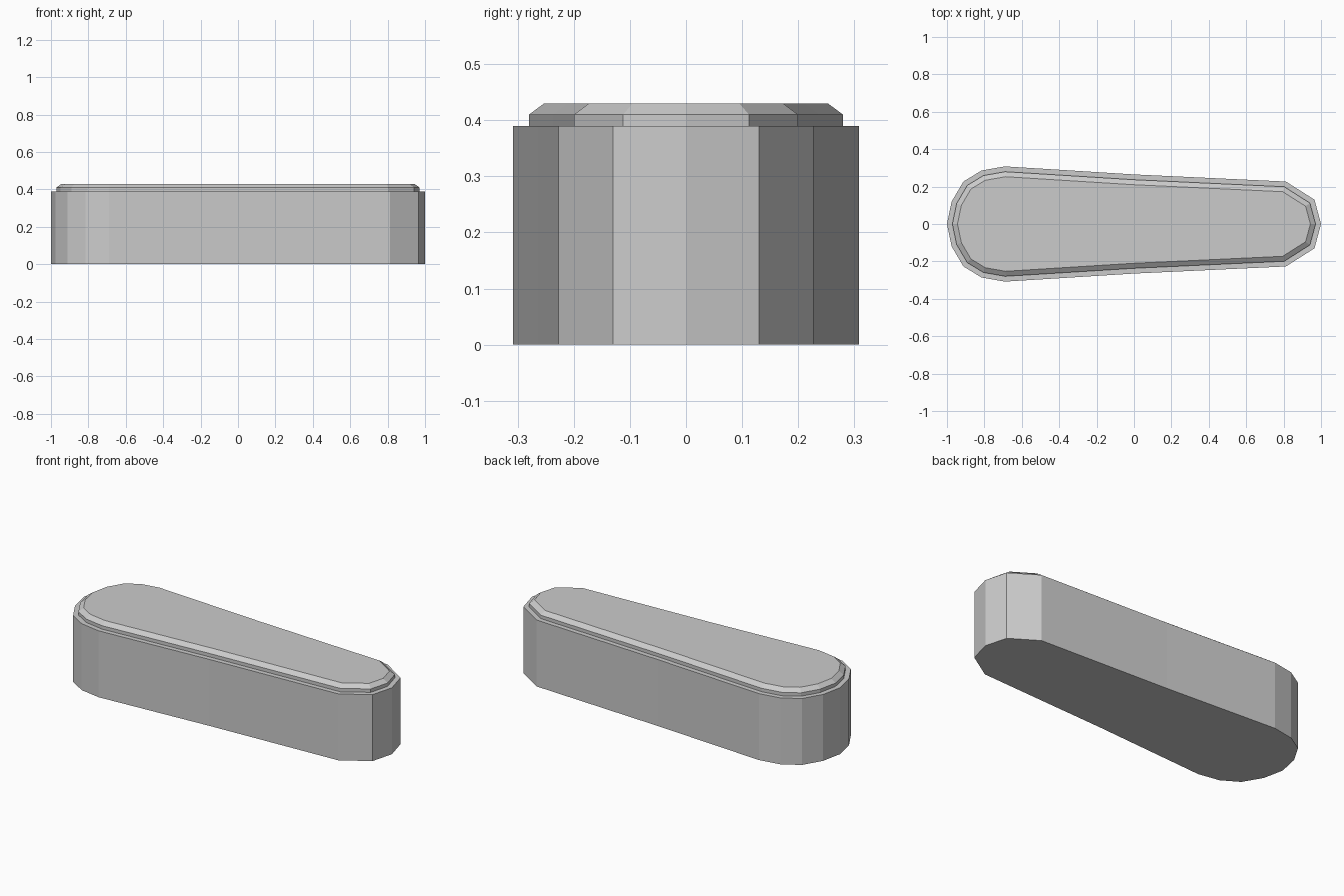
import bpy
import bmesh
from mathutils import Vector

cube = bpy.data.objects.get("Cube")
if cube:
    bpy.data.objects.remove(cube, do_unlink=True)

# Single grey material
grey = bpy.data.materials.new("light grey")
grey.use_nodes = True
color = (0.6, 0.6, 0.6, 1)
grey.diffuse_color = color
grey.node_tree.nodes["Principled BSDF"].inputs["Base Color"].default_value = color

# Tapered outline: back half, mirrored across y = 0
half = [(1, 0), (0.965, 0.13), (0.812, 0.227), (0, 0.265), (-0.69, 0.308),
        (-0.815, 0.286), (-0.912, 0.227), (-0.975, 0.12), (-1, 0)]
outline = [Vector(p) for p in half + [(x, -y) for x, y in half[-2:0:-1]]]


def inset(points, distance):
    """Move every edge of a counter-clockwise outline inward by distance."""
    result = []
    for i, p in enumerate(points):
        a = (p - points[i - 1]).normalized()
        b = (points[(i + 1) % len(points)] - p).normalized()
        na, nb = Vector((-a.y, a.x)), Vector((-b.y, b.x))
        result.append(p + (na + nb) * distance / (1 + na.dot(nb)))
    return result


def loft(name, layers):
    """Closed solid through stacked (outline, height) layers."""
    bm = bmesh.new()
    rings = [[bm.verts.new((p.x, p.y, z)) for p in pts] for pts, z in layers]
    bm.faces.new(rings[0][::-1])
    bm.faces.new(rings[-1])
    for low, high in zip(rings, rings[1:]):
        for i in range(len(low)):
            j = (i + 1) % len(low)
            bm.faces.new((low[i], low[j], high[j], high[i]))
    mesh = bpy.data.meshes.new(name)
    bm.to_mesh(mesh)
    bm.free()
    mesh.materials.append(grey)
    obj = bpy.data.objects.new(name, mesh)
    bpy.context.collection.objects.link(obj)
    return obj


# Main body with a stepped, chamfered top in one solid
rim = inset(outline, 0.028)
top = inset(outline, 0.055)
loft("tapered_body", [(outline, 0), (outline, 0.39), (rim, 0.39),
                      (rim, 0.41), (top, 0.43)])
